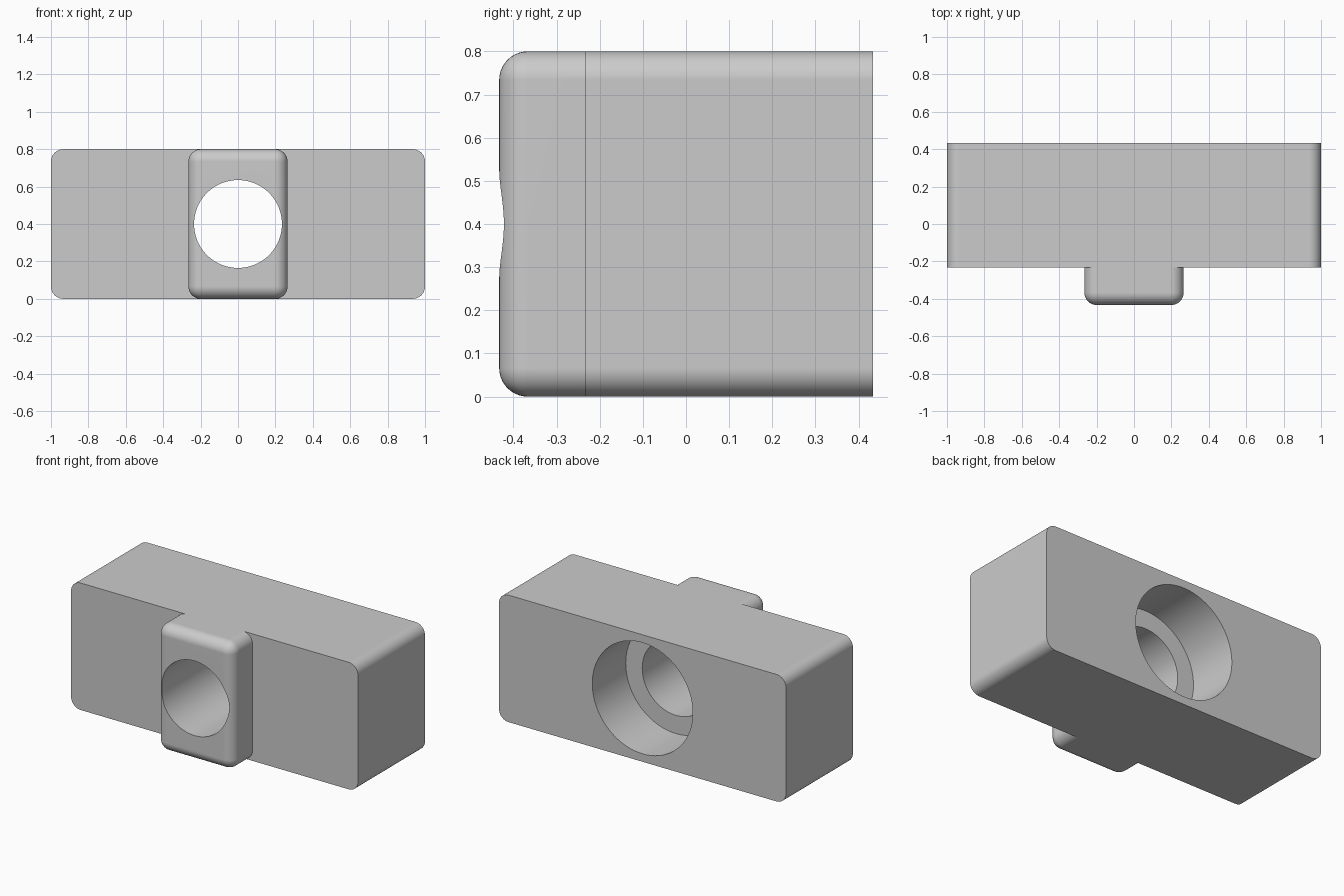
import bpy, bmesh, math
from mathutils import Matrix, Vector

if "Cube" in bpy.data.objects:
    bpy.data.objects.remove(bpy.data.objects["Cube"], do_unlink=True)

HEIGHT = 0.8
FILLET = 0.066
FRONT, STEP, LEDGE, BACK = -0.433, -0.233, 0.1, 0.433

grey = bpy.data.materials.new("light grey")
grey.use_nodes = True
grey.diffuse_color = (0.6, 0.6, 0.6, 1)
grey.node_tree.nodes["Principled BSDF"].inputs["Base Color"].default_value = (0.6, 0.6, 0.6, 1)


def to_object(name, bm):
    mesh = bpy.data.meshes.new(name)
    bm.to_mesh(mesh)
    bm.free()
    mesh.materials.append(grey)
    obj = bpy.data.objects.new(name, mesh)
    bpy.context.collection.objects.link(obj)
    return obj


def rounded_box(name, half_width, y0, y1, round_front):
    """Box with filleted depth edges, and optionally a filleted front rim."""
    bm = bmesh.new()
    bmesh.ops.create_cube(bm, size=1)
    bmesh.ops.scale(bm, verts=bm.verts, vec=(2 * half_width, y1 - y0, HEIGHT))
    bmesh.ops.translate(bm, verts=bm.verts, vec=(0, (y0 + y1) / 2, HEIGHT / 2))

    def wanted(edge):
        a, b = (v.co for v in edge.verts)
        along_depth = abs(a.y - b.y) > 0.01
        on_front = max(a.y, b.y) < y0 + 0.01
        return along_depth or (round_front and on_front)

    bmesh.ops.bevel(bm, geom=[e for e in bm.edges if wanted(e)], offset=FILLET,
                    segments=10, profile=0.5, affect='EDGES', clamp_overlap=False)
    bmesh.ops.recalc_face_normals(bm, faces=bm.faces)
    return to_object(name, bm)


def bore_cutter(name, radius, y0, y1):
    bm = bmesh.new()
    place = Matrix.Translation(Vector((0, (y0 + y1) / 2, HEIGHT / 2))) @ Matrix.Rotation(math.pi / 2, 4, 'X')
    bmesh.ops.create_cone(bm, cap_ends=True, segments=96, radius1=radius,
                          radius2=radius, depth=y1 - y0, matrix=place)
    obj = to_object(name, bm)
    obj.hide_render = True
    return obj


def finish(obj, cutters):
    """Cut the bores, then shade with flat planes and smooth fillets."""
    bpy.ops.object.select_all(action='DESELECT')
    obj.select_set(True)
    bpy.context.view_layer.objects.active = obj
    for cutter in cutters:
        cut = obj.modifiers.new("cut", 'BOOLEAN')
        cut.operation = 'DIFFERENCE'
        cut.solver = 'EXACT'
        cut.object = cutter
        bpy.ops.object.modifier_apply(modifier=cut.name)
    bpy.ops.object.shade_smooth_by_angle(angle=math.radians(30))
    normals = obj.modifiers.new("even normals", 'WEIGHTED_NORMAL')
    normals.keep_sharp = True


# Main block and the rounded tab on its front
block = rounded_box("main_block", 1.0, STEP, BACK, False)
tab = rounded_box("front_tab", 0.265, FRONT, STEP, True)

# Through hole, and the wider counterbore from the back
through = bore_cutter("through_hole_cutter", 0.235, -0.6, 0.6)
counterbore = bore_cutter("counterbore_cutter", 0.35, LEDGE, 0.6)

finish(block, [through, counterbore])
finish(tab, [through])

for cutter in (through, counterbore):
    bpy.data.objects.remove(cutter, do_unlink=True)
